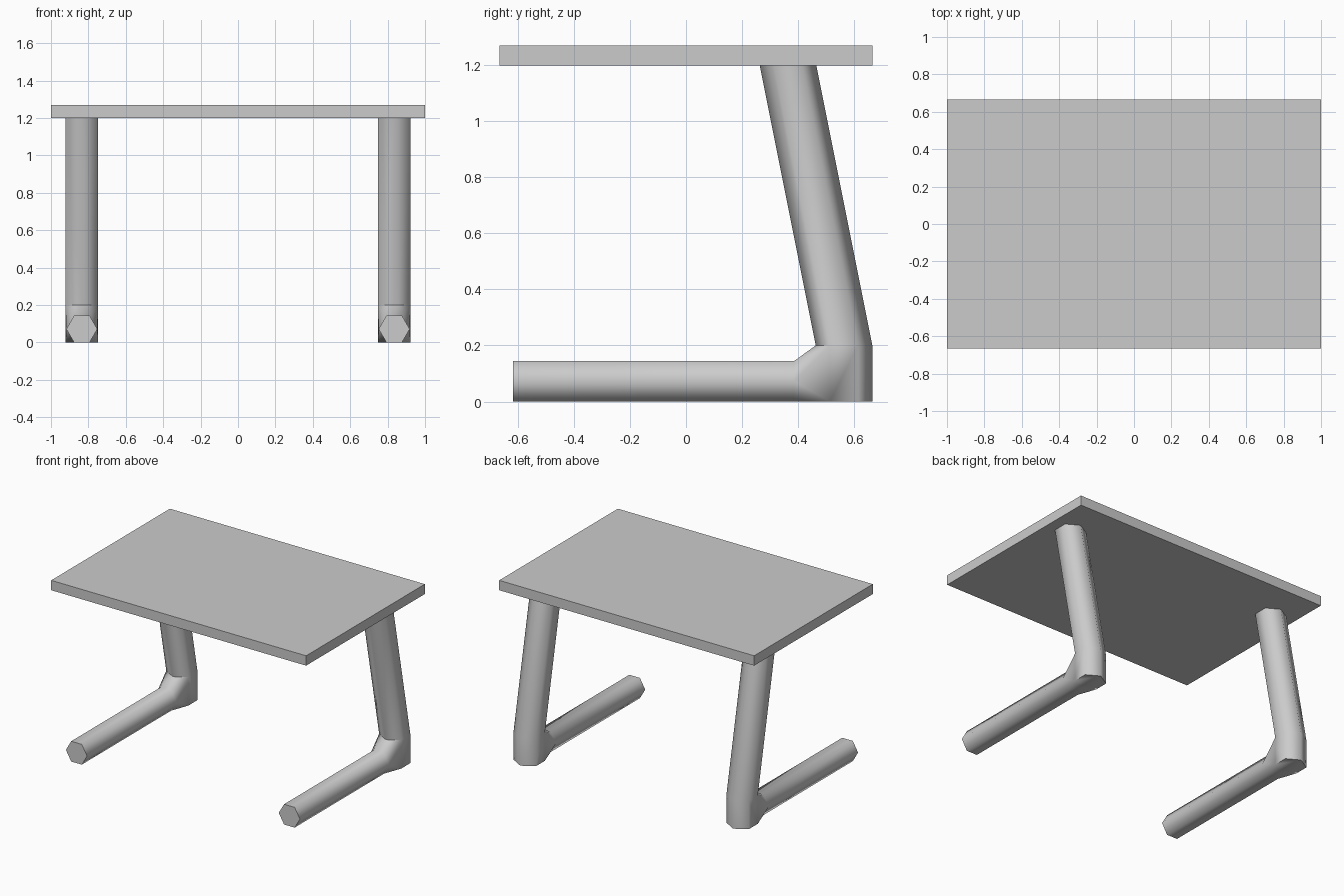
import bpy, bmesh
from math import cos, sin, pi, radians

if "Cube" in bpy.data.objects:
    bpy.data.objects.remove(bpy.data.objects["Cube"])

# Table top
bpy.ops.mesh.primitive_cube_add(size=1, location=(0, 0, 1.235))
top = bpy.context.object
top.name = "table_top"
top.dimensions = (2.0, 1.33, 0.07)
bpy.ops.object.transform_apply(location=True, rotation=False, scale=True)

X = 0.835          # leg centre line
R_LEG, R_FOOT = 0.101, 0.083
H = R_FOOT * sin(pi / 3)
bm = bmesh.new()


def upright_ring(y, z):
    # index 0 points to the front, going towards +x
    return [bm.verts.new((X + R_LEG * sin(i * pi / 3), y - R_LEG * cos(i * pi / 3), z))
            for i in range(6)]


def foot_ring(y):
    # index 0 points to +x, going upwards
    return [bm.verts.new((X + R_FOOT * cos(i * pi / 3), y, H + R_FOOT * sin(i * pi / 3)))
            for i in range(6)]


def bridge(a, b, skip=()):
    for i in range(6):
        if i not in skip:
            j = (i + 1) % 6
            bm.faces.new((a[i], a[j], b[j], b[i]))


# Upright: vertical heel, then leaning post; two front heel faces stay open
low, mid, high = upright_ring(0.564, 0), upright_ring(0.564, 0.2), upright_ring(0.364, 1.2)
bridge(low, mid, skip=(0, 5))
bridge(mid, high)
bm.faces.new(low)
bm.faces.new(high)

# Foot bar
near, front = foot_ring(0.385), foot_ring(-0.617)
bridge(near, front)
bm.faces.new(front)

# Flared collar joining the heel opening to the foot bar
hole = [mid[1], mid[0], mid[5], low[5], low[0], low[1]]
for i in range(6):
    j = (i + 1) % 6
    bm.faces.new((hole[i], near[i], near[j]))
    bm.faces.new((hole[i], near[j], hole[j]))

bmesh.ops.recalc_face_normals(bm, faces=bm.faces)

# Smooth round the tubes, crisp at the ends and the collar's upper rim
rim = {mid[0], mid[1], mid[5]}
for f in bm.faces:
    f.smooth = True
for e in bm.edges:
    e.smooth = e.calc_face_angle(0) < radians(65) and not set(e.verts) <= rim

mesh = bpy.data.meshes.new("leg")
bm.to_mesh(mesh)
bm.free()
leg = bpy.data.objects.new("legs", mesh)
bpy.context.collection.objects.link(leg)
mod = leg.modifiers.new("mirror", 'MIRROR')
mod.use_axis[0] = True
mod.use_mirror_merge = False
